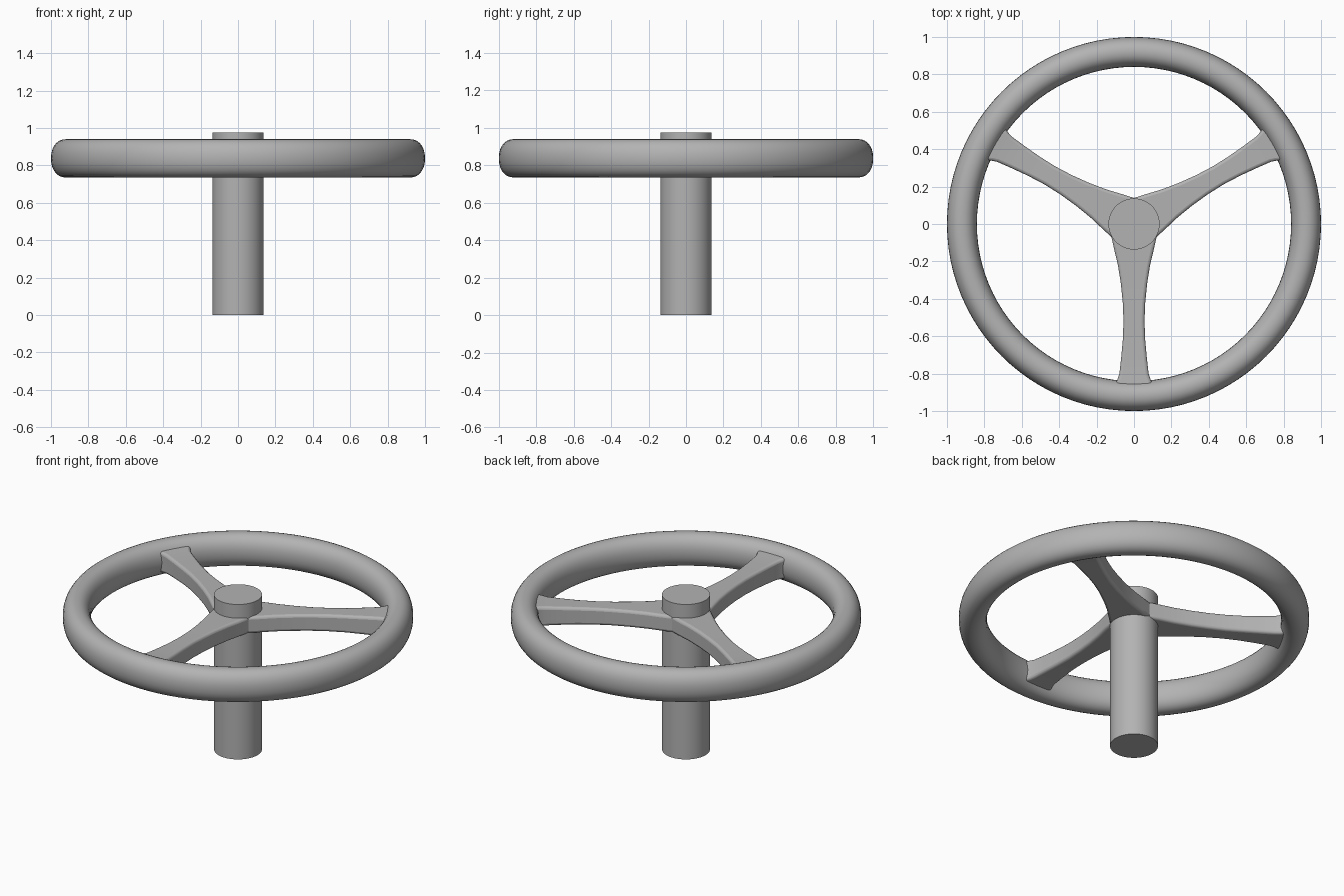
import bpy, bmesh, math
from mathutils import Matrix, Vector

if "Cube" in bpy.data.objects:
    bpy.data.objects.remove(bpy.data.objects["Cube"], do_unlink=True)

MID_Z = 0.8375          # height of the wheel plane
grey = bpy.data.materials.new("plain_grey")
grey.use_nodes = True
colour = (0.45, 0.45, 0.45, 1)
grey.diffuse_color = colour
grey.node_tree.nodes["Principled BSDF"].inputs["Base Color"].default_value = colour


def finish(bm, name, bevel=0):
    """Turn a bmesh into a smooth-shaded object with optional rounded edges."""
    bmesh.ops.recalc_face_normals(bm, faces=bm.faces)
    mesh = bpy.data.meshes.new(name)
    bm.to_mesh(mesh)
    bm.free()
    mesh.materials.append(grey)
    obj = bpy.data.objects.new(name, mesh)
    bpy.context.collection.objects.link(obj)
    if bevel:
        mod = obj.modifiers.new("rounded_edges", "BEVEL")
        mod.width, mod.segments, mod.limit_method = bevel, 3, "ANGLE"
        mod.angle_limit = math.radians(50)
    bpy.ops.object.select_all(action="DESELECT")
    obj.select_set(True)
    bpy.context.view_layer.objects.active = obj
    bpy.ops.object.shade_smooth_by_angle(angle=math.radians(40))
    return obj


# Rim: tall rounded section spun round the axis
bm = bmesh.new()
section = []
SIDES, POWER = 28, 0.92
for i in range(SIDES):
    a = math.tau * i / SIDES
    c, s = math.cos(a), math.sin(a)
    x = 0.92 + 0.08 * math.copysign(abs(c) ** POWER, c)
    z = MID_Z + 0.1025 * math.copysign(abs(s) ** POWER, s)
    section.append(bm.verts.new((x, 0, z)))
edges = [bm.edges.new((section[i - 1], section[i])) for i in range(SIDES)]
bmesh.ops.spin(bm, geom=section + edges, axis=(0, 0, 1), cent=(0, 0, 0),
               angle=math.tau, steps=96, use_merge=True)
bmesh.ops.remove_doubles(bm, verts=bm.verts, dist=0.0005)
finish(bm, "rim")

# Column: capped shaft that rises just above the rim
bm = bmesh.new()
HEIGHT = 0.975
bmesh.ops.create_cone(bm, cap_ends=True, segments=48, radius1=0.137, radius2=0.137,
                      depth=HEIGHT, matrix=Matrix.Translation((0, 0, HEIGHT / 2)))
finish(bm, "column")

# Spokes: waisted bars (distance, half width, half height) from column to rim
STATIONS = [(0.05, 0.125, 0.052), (0.14, 0.105, 0.052), (0.22, 0.086, 0.052),
            (0.32, 0.070, 0.052), (0.42, 0.060, 0.052), (0.52, 0.056, 0.053),
            (0.62, 0.060, 0.054), (0.72, 0.069, 0.057), (0.80, 0.078, 0.060),
            (0.83, 0.088, 0.063), (0.87, 0.105, 0.066)]


def spoke(name, degrees):
    bm = bmesh.new()
    turn = Matrix.Rotation(math.radians(degrees), 4, "Z")
    rings = []
    for r, w, h in STATIONS:
        corners = [(-w, -h), (w, -h), (w, h), (-w, h)]
        rings.append([bm.verts.new(turn @ Vector((r, y, MID_Z + z))) for y, z in corners])
    for a, b in zip(rings, rings[1:]):
        for i in range(4):
            bm.faces.new((a[i - 1], a[i], b[i], b[i - 1]))
    bm.faces.new(rings[0])
    bm.faces.new(rings[-1])
    finish(bm, name, bevel=0.016)


for name, degrees in (("front_spoke", -90), ("left_spoke", 30), ("right_spoke", 150)):
    spoke(name, degrees)
